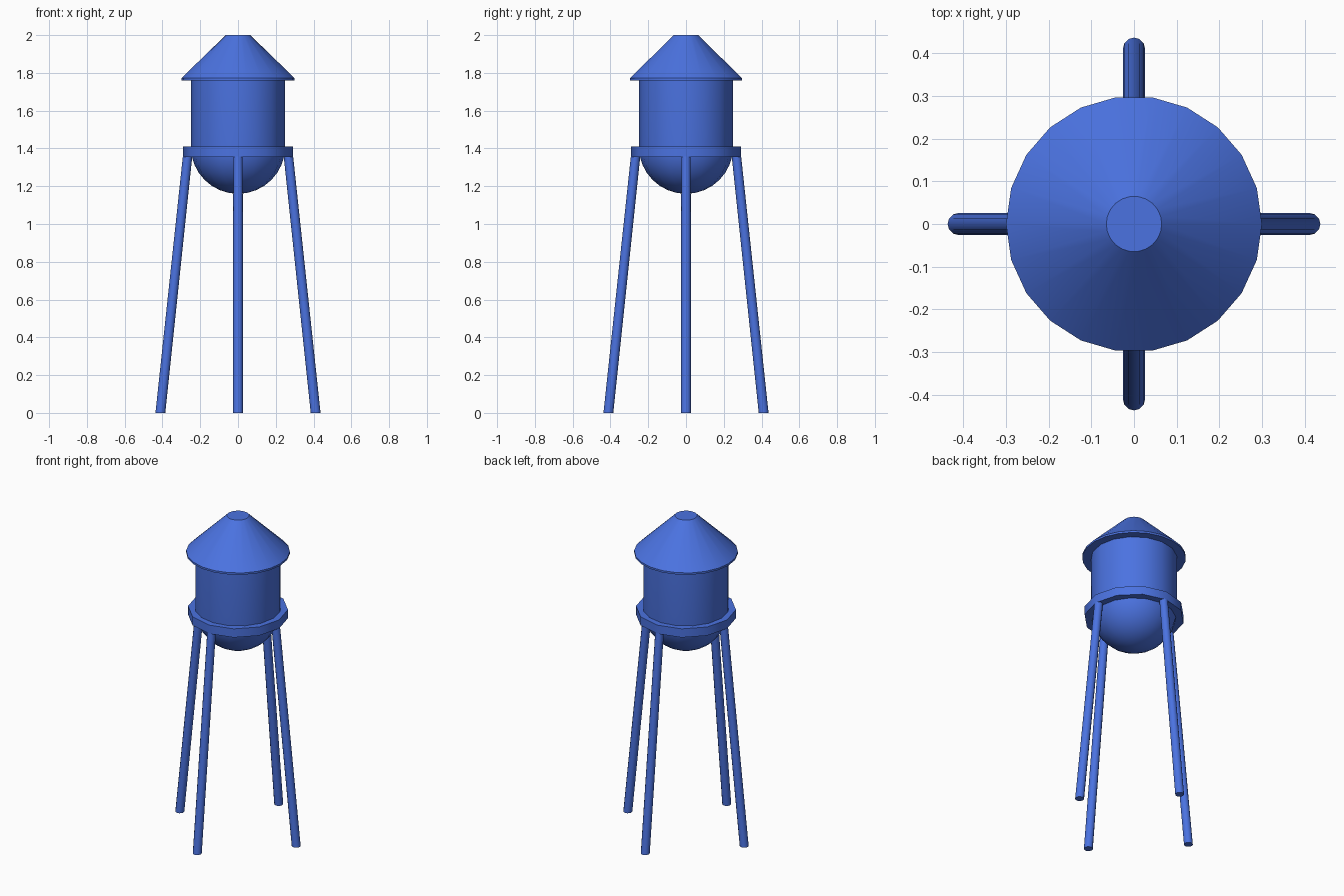
import bpy, bmesh
from math import sin, cos, pi, radians

if "Cube" in bpy.data.objects:
    bpy.data.objects.remove(bpy.data.objects["Cube"])

paint = bpy.data.materials.new("blue_paint")
paint.diffuse_color = (0.07, 0.17, 0.75, 1)
paint.use_nodes = True
paint.node_tree.nodes["Principled BSDF"].inputs["Base Color"].default_value = paint.diffuse_color


def loft(name, rings, sides):
    """Solid through horizontal rings (x, y, z, radius), capped at both ends."""
    bm = bmesh.new()
    loops = [[bm.verts.new((x + r * cos(2 * pi * i / sides),
                            y + r * sin(2 * pi * i / sides), z))
              for i in range(sides)] for x, y, z, r in rings]
    for a, b in zip(loops, loops[1:]):
        for i in range(sides):
            j = (i + 1) % sides
            bm.faces.new((a[i], a[j], b[j], b[i]))
    bm.faces.new(loops[0][::-1])
    bm.faces.new(loops[-1])
    mesh = bpy.data.meshes.new(name)
    bm.to_mesh(mesh)
    bm.free()
    obj = bpy.data.objects.new(name, mesh)
    bpy.context.collection.objects.link(obj)
    mesh.materials.append(paint)
    bpy.ops.object.select_all(action='DESELECT')
    obj.select_set(True)
    bpy.context.view_layer.objects.active = obj
    bpy.ops.object.shade_smooth_by_angle(angle=radians(35))
    return obj


# Tank with a hemispherical bottom
R, dome_z, steps = 0.25, 1.41, 8
tank = [(0, 0, dome_z - R * cos(t), R * sin(t))
        for t in [0.04] + [pi / 2 * k / steps for k in range(1, steps + 1)]]
loft("tank", tank + [(0, 0, 1.765, R)], 16)

# Conical roof with a thin rim and flat top
loft("roof", [(0, 0, 1.76, 0.30), (0, 0, 1.772, 0.30), (0, 0, 2.0, 0.065)], 22)

# Support ring around the tank
loft("support_ring", [(0, 0, 1.355, 0.29), (0, 0, 1.41, 0.29)], 12)

# Four splayed legs, cut level at the ground
for name, dx, dy in (("right", 1, 0), ("back", 0, 1), ("left", -1, 0), ("front", 0, -1)):
    loft(name + "_leg", [(0.411 * dx, 0.411 * dy, 0, 0.026),
                         (0.267 * dx, 0.267 * dy, 1.358, 0.025)], 12)
